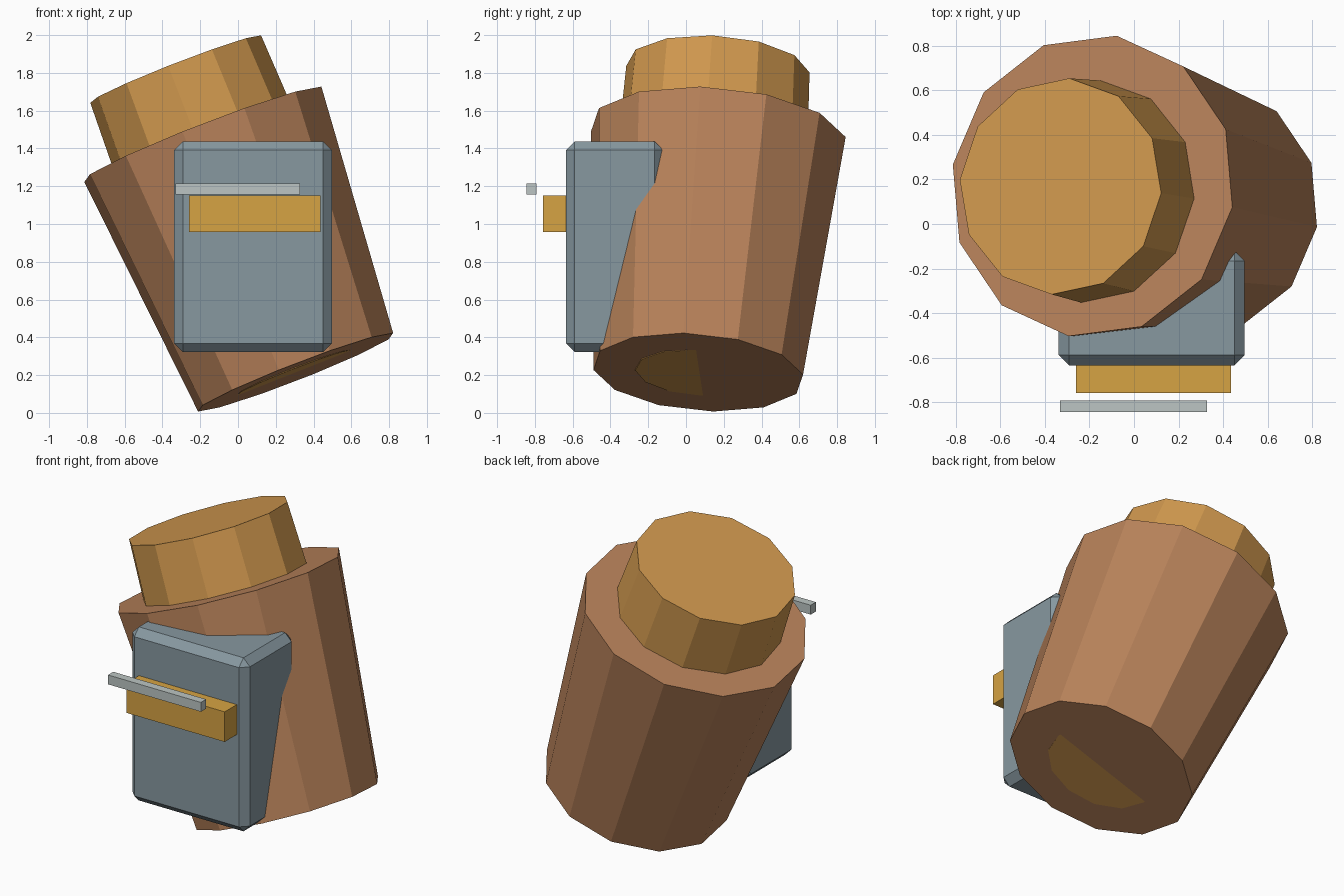
import bpy, math
from mathutils import Vector

if "Cube" in bpy.data.objects:
    bpy.data.objects.remove(bpy.data.objects["Cube"])


def material(name, rgb):
    """Flat colour from 0-255 display values."""
    m = bpy.data.materials.new(name)
    lin = [((c / 255 + 0.055) / 1.055) ** 2.4 for c in rgb]
    m.diffuse_color = (*lin, 1)
    m.use_nodes = True
    m.node_tree.nodes["Principled BSDF"].inputs["Base Color"].default_value = m.diffuse_color
    return m


BROWN = material("brown", (184, 130, 90))
HONEY = material("honey", (208, 152, 78))
SLATE = material("slate", (135, 152, 160))
AMBER = material("amber", (214, 163, 67))
SILVER = material("silver", (188, 197, 195))


def lathe(name, bottom, top, rings, start, mat, sides=12):
    """Closed faceted solid along bottom->top; rings are (fraction, radius)."""
    bottom, top = Vector(bottom), Vector(top)
    axis = (top - bottom).normalized()
    e1 = Vector((1, 0, 0))
    e1 = (e1 - axis * axis.dot(e1)).normalized()
    e2 = axis.cross(e1)
    verts = []
    for t, r in rings:
        for i in range(sides):
            a = math.radians(start) + math.tau * i / sides
            verts.append(bottom.lerp(top, t) + (e1 * math.cos(a) + e2 * math.sin(a)) * r)
    n = sides
    faces = [list(range(n))[::-1], [len(verts) - n + i for i in range(n)]]
    for k in range(len(rings) - 1):
        for i in range(n):
            j = (i + 1) % n
            faces.append([k * n + i, k * n + j, k * n + n + j, k * n + n + i])
    mesh = bpy.data.meshes.new(name)
    mesh.from_pydata(verts, [], faces)
    mesh.materials.append(mat)
    obj = bpy.data.objects.new(name, mesh)
    bpy.context.collection.objects.link(obj)
    return obj


def box(name, lo, hi, mat, bevel=0):
    """Axis-aligned box between two corners, optionally chamfered."""
    lo, hi = Vector(lo), Vector(hi)
    bpy.ops.mesh.primitive_cube_add(size=1, location=(lo + hi) / 2)
    obj = bpy.context.object
    obj.name = name
    for v in obj.data.vertices:
        v.co = v.co * (hi - lo)
    obj.data.materials.append(mat)
    if bevel:
        mod = obj.modifiers.new("chamfer", "BEVEL")
        mod.width = bevel
        mod.segments = 1
    return obj


# Leaning tapered body
lathe("body", (0.305, 0.065, 0.215), (-0.186, 0.171, 1.475),
      [(0, 0.562), (1, 0.683)], -9.8, BROWN)

# Core running through the body: stopper on top, small disc at the base
lathe("stopper_core", (0.298, 0.06, 0.2125), (-0.33, 0.169, 1.82),
      [(0, 0.33), (0.72, 0.505), (1, 0.487)], -5, HONEY)

# Chamfered pocket on the front with its two bars
box("pocket", (-0.338, -0.635, 0.322), (0.497, -0.12, 1.437), SLATE, 0.046)
box("pocket_strap", (-0.26, -0.758, 0.957), (0.436, -0.63, 1.15), AMBER)
box("floating_bar", (-0.332, -0.845, 1.155), (0.328, -0.792, 1.215), SILVER)
